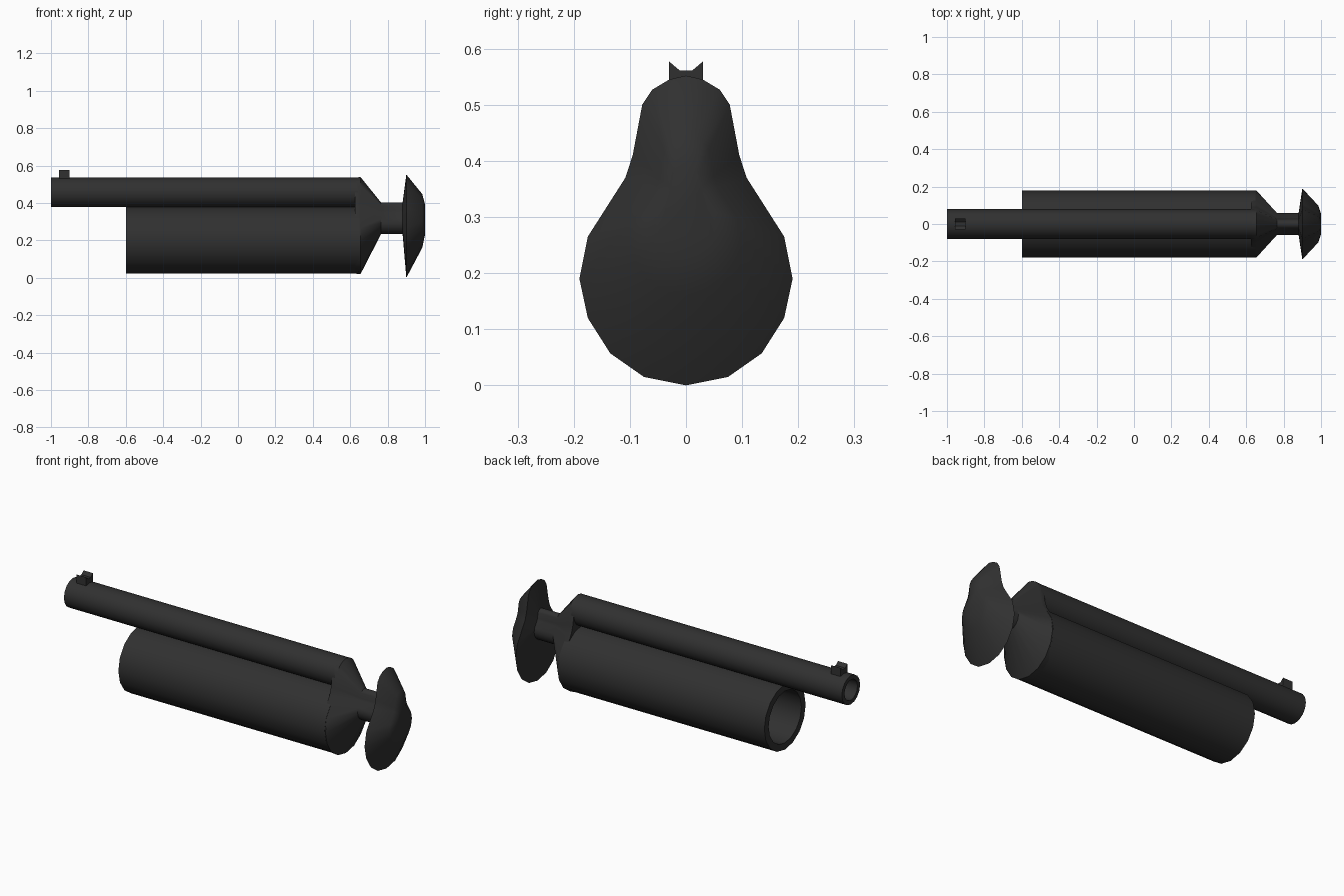
import bpy, bmesh, math

if "Cube" in bpy.data.objects:
    bpy.data.objects.remove(bpy.data.objects["Cube"])

dark = bpy.data.materials.new("dark_metal")
dark.diffuse_color = (0.03, 0.03, 0.03, 1)
dark.use_nodes = True
dark.node_tree.nodes["Principled BSDF"].inputs["Base Color"].default_value = dark.diffuse_color


def loft(name, rings, smooth=True):
    """Skin a list of equal-length point rings and cap both ends."""
    bm = bmesh.new()
    loops = [[bm.verts.new(p) for p in ring] for ring in rings]
    n = len(loops[0])
    for a, b in zip(loops, loops[1:]):
        for i in range(n):
            j = (i + 1) % n
            bm.faces.new((a[i], a[j], b[j], b[i]))
    bm.faces.new(loops[0])
    bm.faces.new(loops[-1])
    bmesh.ops.recalc_face_normals(bm, faces=bm.faces)
    mesh = bpy.data.meshes.new(name)
    bm.to_mesh(mesh)
    bm.free()
    mesh.materials.append(dark)
    obj = bpy.data.objects.new(name, mesh)
    bpy.context.collection.objects.link(obj)
    if smooth:
        bpy.ops.object.select_all(action='DESELECT')
        obj.select_set(True)
        bpy.context.view_layer.objects.active = obj
        bpy.ops.object.shade_smooth_by_angle(angle=math.radians(38))
    return obj


def circle(x, z, r, n=16):
    return [(x, r * math.sin(2 * math.pi * i / n), z - r * math.cos(2 * math.pi * i / n))
            for i in range(n)]


def barrel(name, x0, x1, z, r, bore):
    # outer wall, muzzle rim, then the bore going back inside
    loft(name, [circle(x1, z, r), circle(x0, z, r),
                circle(x0, z, bore), circle(x1 - 0.04, z, bore)])


barrel("upper_barrel", -1.0, 0.65, 0.457, 0.079, 0.056)
barrel("lower_barrel", -0.6, 0.65, 0.202, 0.179, 0.142)

# Pear-shaped half outline (y, z), mirrored for the full section
half = [(0, 0), (0.075, 0.015), (0.135, 0.057), (0.175, 0.12), (0.19, 0.19),
        (0.175, 0.265), (0.108, 0.37), (0.095, 0.41), (0.078, 0.5),
        (0.06, 0.527), (0.03, 0.545), (0, 0.552)]
pear = half + [(-y, z) for y, z in half[-2:0:-1]]


def section(x, s, zc):
    return [(x, y * s, zc + (z - 0.276) * s) for y, z in pear]


# Receiver, neck and butt as one loft: (x, scale, centre height)
stations = [(0.625, 0.93, 0.279), (0.655, 0.94, 0.279), (0.765, 0.305, 0.318),
            (0.88, 0.305, 0.318), (0.9, 1.0, 0.276), (0.985, 0.52, 0.304),
            (1.0, 0.29, 0.312)]
loft("receiver_and_butt", [section(*s) for s in stations])

# Notched sight near the muzzle
notch = [(-0.03, 0.51), (0.03, 0.51), (0.03, 0.577), (0.011, 0.561),
         (-0.011, 0.561), (-0.03, 0.577)]
loft("sight", [[(x, y, z) for y, z in notch] for x in (-0.957, -0.9)], smooth=False)
